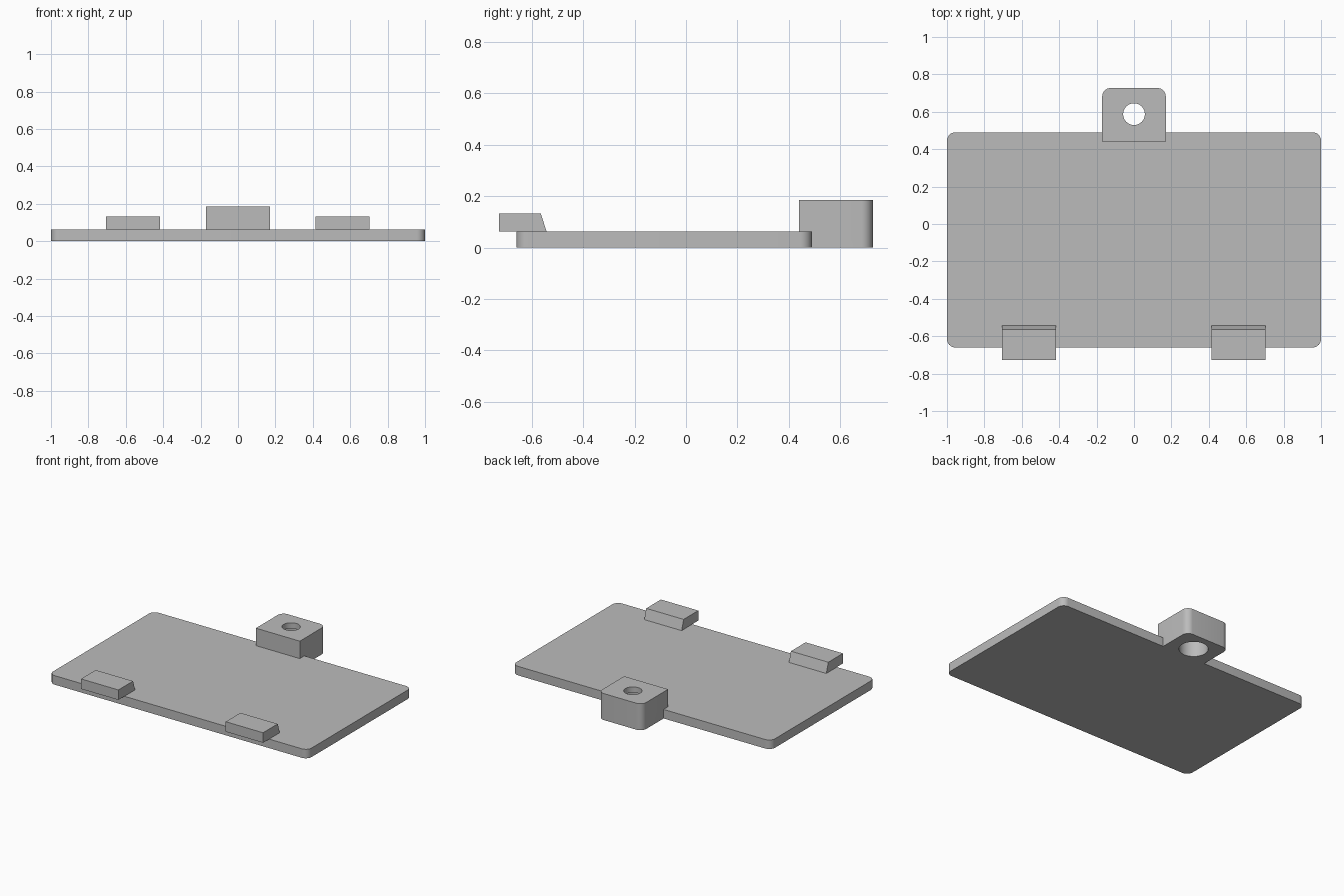
import bpy
import bmesh
import math
from mathutils import Vector

if "Cube" in bpy.data.objects:
    bpy.data.objects.remove(bpy.data.objects["Cube"])

# Single plastic colour
GREY = (0.5, 0.5, 0.5, 1)
grey = bpy.data.materials.new("plain grey")
grey.use_nodes = True
grey.diffuse_color = GREY
grey.node_tree.nodes["Principled BSDF"].inputs["Base Color"].default_value = GREY

PLATE_TOP = 0.063
CORNER = 0.045


def prism(name, outline, direction):
    """Extrude a closed planar outline along a direction."""
    bm = bmesh.new()
    face = bm.faces.new([bm.verts.new(p) for p in outline])
    grown = bmesh.ops.extrude_face_region(bm, geom=[face])["geom"]
    verts = [g for g in grown if isinstance(g, bmesh.types.BMVert)]
    bmesh.ops.translate(bm, verts=verts, vec=Vector(direction))
    bmesh.ops.recalc_face_normals(bm, faces=bm.faces)
    mesh = bpy.data.meshes.new(name)
    bm.to_mesh(mesh)
    bm.free()
    mesh.materials.append(grey)
    obj = bpy.data.objects.new(name, mesh)
    bpy.context.collection.objects.link(obj)
    return obj


def rounded_slab(name, half_x, y0, y1, height, round_front=True):
    """Flat slab with rounded vertical corners."""
    outline = []
    for sx, sy, start in ((1, 1, 0), (-1, 1, 90), (-1, -1, 180), (1, -1, 270)):
        y = y1 if sy > 0 else y0
        if sy < 0 and not round_front:
            outline.append((sx * half_x, y, 0))
            continue
        for i in range(9):
            a = math.radians(start + 90 * i / 8)
            outline.append((sx * (half_x - CORNER) + CORNER * math.cos(a),
                            y - sy * CORNER + CORNER * math.sin(a), 0))
    return prism(name, outline, (0, 0, height))


def smooth(obj):
    bpy.ops.object.select_all(action="DESELECT")
    obj.select_set(True)
    bpy.context.view_layer.objects.active = obj
    bpy.ops.object.shade_smooth_by_angle(angle=math.radians(30))


def subtract(obj, cutter):
    bpy.context.view_layer.objects.active = obj
    mod = obj.modifiers.new("cut", "BOOLEAN")
    mod.operation = "DIFFERENCE"
    mod.solver = "EXACT"
    mod.object = cutter
    bpy.ops.object.modifier_apply(modifier=mod.name)


def drill(obj, radius, z0, z1, y):
    """Cut a vertical round hole."""
    circle = [(radius * math.cos(math.tau * i / 48),
               y + radius * math.sin(math.tau * i / 48), z0) for i in range(48)]
    cutter = prism("drill", circle, (0, 0, z1 - z0))
    cutter.hide_render = True
    subtract(obj, cutter)
    bpy.data.objects.remove(cutter)


# Cover plate
plate = rounded_slab("cover_plate", 1.0, -0.66, 0.49, PLATE_TOP)

# Screw block at the back, fitted over the plate edge
block = rounded_slab("screw_block", 0.17, 0.44, 0.727, 0.185, round_front=False)
subtract(block, plate)

# Screw hole with a wide recess from below
HOLE_Y = 0.587
drill(block, 0.058, -0.1, 0.3, HOLE_Y)
drill(block, 0.093, -0.1, 0.145, HOLE_Y)

smooth(plate)
smooth(block)

# Hook tabs at the front, sloped on the inner side
for name, x in (("right_tab", -0.705), ("left_tab", 0.414)):
    side = [(x, -0.727, PLATE_TOP), (x, -0.543, PLATE_TOP),
            (x, -0.565, 0.133), (x, -0.727, 0.133)]
    prism(name, side, (0.289, 0, 0))
